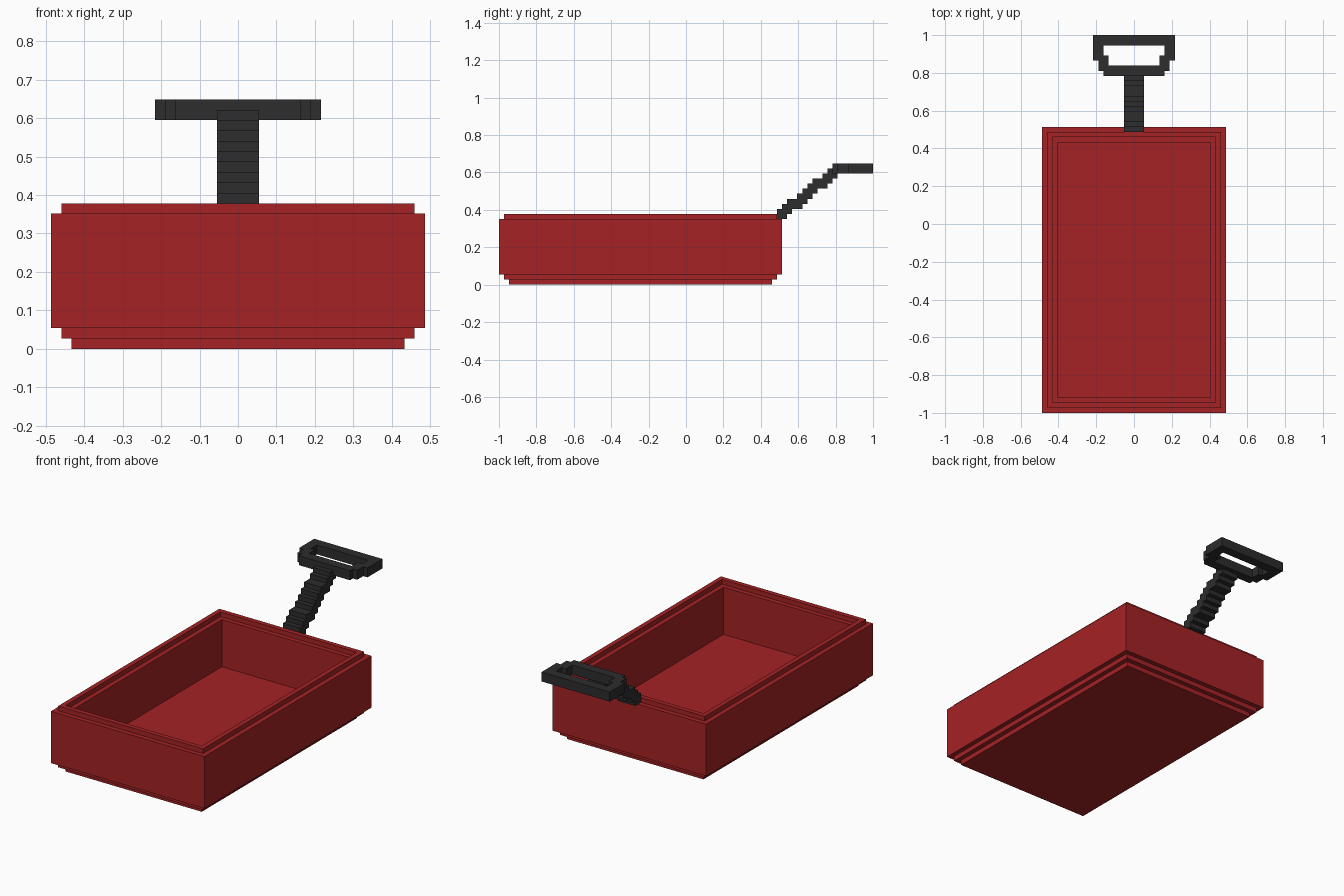
import bpy, bmesh

if "Cube" in bpy.data.objects:
    bpy.data.objects.remove(bpy.data.objects["Cube"])

V = 2 / 74  # block size of the stepped style


def material(name, colour):
    m = bpy.data.materials.new(name)
    m.diffuse_color = (*colour, 1)
    m.use_nodes = True
    m.node_tree.nodes["Principled BSDF"].inputs["Base Color"].default_value = m.diffuse_color
    return m


red = material("dark red", (0.376, 0.016, 0.018))
black = material("charcoal black", (0.026, 0.026, 0.026))


def finish(name, bm, mat):
    bmesh.ops.recalc_face_normals(bm, faces=bm.faces)
    me = bpy.data.meshes.new(name)
    bm.to_mesh(me)
    bm.free()
    me.materials.append(mat)
    ob = bpy.data.objects.new(name, me)
    bpy.context.collection.objects.link(ob)
    return ob


def P(x, y, z):
    """Block units to world position; y counts from the front edge."""
    return (x * V, -1 + y * V, z * V)


def bridge(bm, a, b):
    n = len(a)
    for i in range(n):
        bm.faces.new((a[i], a[(i + 1) % n], b[(i + 1) % n], b[i]))


# Tray: rectangular loops (inset, height) from the underside over the rim to the inner floor
bm = bmesh.new()
loops = []
for inset, z in [(2, 0), (2, 1), (1, 1), (1, 2), (0, 2), (0, 13), (1, 13), (1, 14),
                 (2, 14), (2, 13), (3, 13), (3, 3)]:
    x, y0, y1 = 18 - inset, inset, 56 - inset
    loops.append([bm.verts.new(P(*c, z)) for c in ((-x, y0), (x, y0), (x, y1), (-x, y1))])
for a, b in zip(loops, loops[1:]):
    bridge(bm, a, b)
bm.faces.new(loops[0])
bm.faces.new(loops[-1])
finish("tray", bm, red)

# Stem: slanted staircase profile, extruded across x
bm = bmesh.new()
steps = [13 + round(j * 0.8) for j in range(11)]
under, over = [], []
for c in range(12):
    lo, hi = steps[max(c - 1, 0)], steps[min(c, 10)] + 2
    for y in (55 + c, 56 + c):
        under.append((y, lo))
        over.append((y, hi))
outline = []
for p in under + over[::-1]:
    if not outline or outline[-1] != p:
        outline.append(p)
sides = [[bm.verts.new(P(x, y, z)) for y, z in outline] for x in (-2, 2)]
bridge(bm, *sides)
for s in sides:
    bm.faces.new(s)
finish("handle_stem", bm, black)

# Grip: flat stepped ring, mirrored half outlines for the outside and the hole
outer = [(6, 66), (6, 67), (7, 67), (7, 69), (8, 69), (8, 74)]
inner = [(5, 68), (5, 70), (6, 70), (6, 72)]
bm = bmesh.new()
rings = {}
for key, half in (("out", outer), ("in", inner)):
    full = half + [(-x, y) for x, y in reversed(half)]
    rings[key] = [[bm.verts.new(P(x, y, z)) for x, y in full] for z in (22, 24)]
    bridge(bm, *rings[key])
for k in (0, 1):
    o, i = rings["out"][k], rings["in"][k]
    # back bar, front bar, then the two side bars
    bm.faces.new((o[5], o[6], i[4], i[3]))
    bm.faces.new((o[11], o[0], i[0], i[7]))
    bm.faces.new((o[0], o[1], o[2], o[3], i[1], i[0]))
    bm.faces.new((o[3], o[4], o[5], i[3], i[2], i[1]))
    bm.faces.new((o[11], o[10], o[9], o[8], i[6], i[7]))
    bm.faces.new((o[8], o[7], o[6], i[4], i[5], i[6]))
finish("handle_grip", bm, black)
